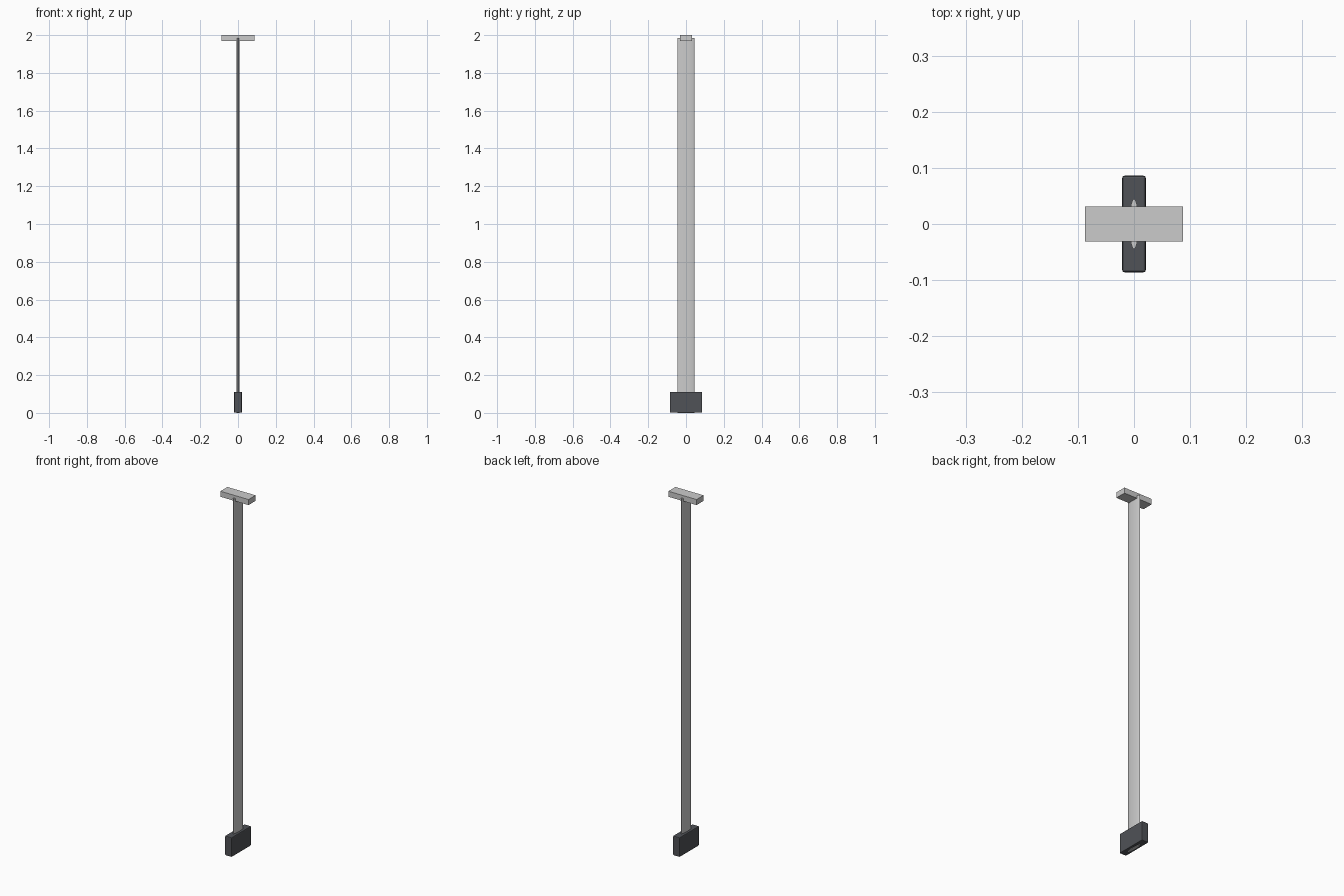
import bpy, bmesh
from mathutils import Matrix

if "Cube" in bpy.data.objects:
    bpy.data.objects.remove(bpy.data.objects["Cube"])


def material(name, color):
    m = bpy.data.materials.new(name)
    m.diffuse_color = color
    m.use_nodes = True
    m.node_tree.nodes["Principled BSDF"].inputs["Base Color"].default_value = m.diffuse_color
    return m


def box(name, size, center, bevel=0.0, segments=1):
    bm = bmesh.new()
    bmesh.ops.create_cube(bm, size=1, matrix=Matrix.Translation(center) @ Matrix.Diagonal((*size, 1)))
    if bevel:
        bmesh.ops.bevel(bm, geom=bm.edges[:], offset=bevel, segments=segments,
                        profile=0.5, affect='EDGES')
    return add(name, bm)


def add(name, bm):
    me = bpy.data.meshes.new(name)
    bm.to_mesh(me)
    bm.free()
    ob = bpy.data.objects.new(name, me)
    bpy.context.collection.objects.link(ob)
    return ob


# Flattened oval post, running down through the foot
Z0, Z1 = 0.0, 1.985
bm = bmesh.new()
bmesh.ops.create_cone(bm, cap_ends=True, segments=32, radius1=1, radius2=1, depth=1,
                      matrix=Matrix.Translation((0, 0, (Z0 + Z1) / 2))
                      @ Matrix.Diagonal((0.008, 0.045, Z1 - Z0, 1)))
post = add("oval_post", bm)
bpy.context.view_layer.objects.active = post
post.select_set(True)
bpy.ops.object.shade_smooth_by_angle()

# Crosswise top plate
box("top_plate", (0.174, 0.062, 0.031), (0, 0, 1.9845))

# Dark foot block with softened edges
foot = box("foot_block", (0.042, 0.172, 0.109), (0, 0, 0.0565), 0.004, 2)
foot.data.materials.append(material("dark_grey", (0.08, 0.085, 0.095, 1)))
